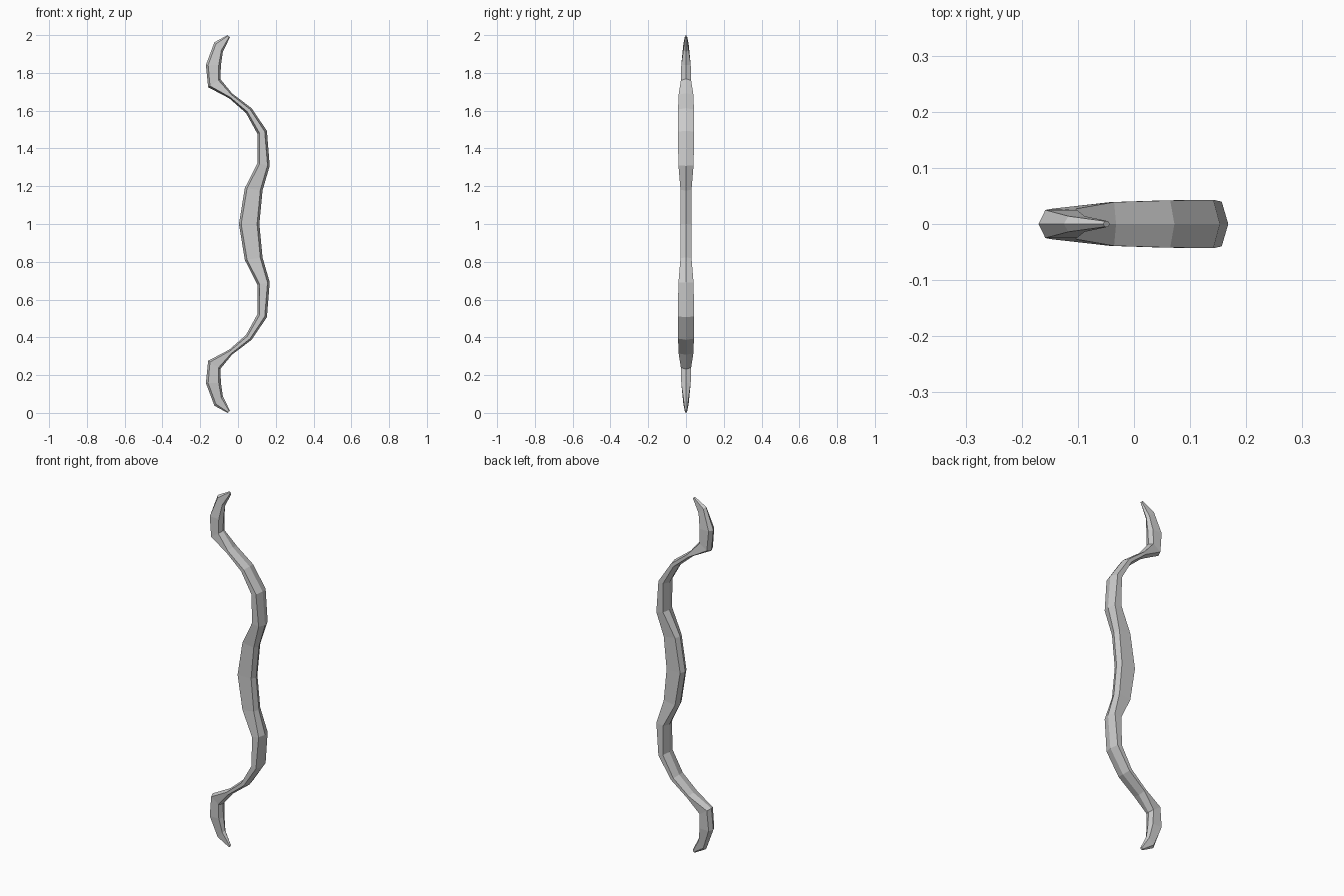
import bpy
import bmesh
from mathutils import Vector

if "Cube" in bpy.data.objects:
    bpy.data.objects.remove(bpy.data.objects["Cube"])

# Upper half sections: left ridge x,z / right ridge x,z / half width in y
HALF = [
    (0.005, 1.0, 0.113, 1.0, 0.028),
    (0.036, 1.19, 0.13, 1.178, 0.029),
    (0.103, 1.322, 0.168, 1.308, 0.04),
    (0.103, 1.477, 0.153, 1.493, 0.043),
    (0.042, 1.588, 0.072, 1.613, 0.042),
    (-0.046, 1.665, -0.032, 1.692, 0.039),
    (-0.158, 1.724, -0.094, 1.768, 0.027),
    (-0.17, 1.842, -0.09, 1.842, 0.025),
    (-0.125, 1.962, -0.08, 1.912, 0.014),
    (-0.055, 2.0, -0.043, 1.988, 0.005),
]
# Mirror the sections below the grip
sections = [(a, 2 - b, c, 2 - d, w) for a, b, c, d, w in HALF[:0:-1]] + HALF


def ring(bm, lx, lz, rx, rz, w):
    """Six-sided section with a ridge on each edge and flat cheeks."""
    left, right = Vector((lx, 0, lz)), Vector((rx, 0, rz))
    span = right - left
    inset = span.normalized() * min(0.012, span.length * 0.25)
    side = Vector((0, w, 0))
    pts = [left, left + inset - side, right - inset - side,
           right, right - inset + side, left + inset + side]
    return [bm.verts.new(p) for p in pts]


# Bow stave skinned through the sections
bm = bmesh.new()
rings = [ring(bm, *s) for s in sections]
for a, b in zip(rings, rings[1:]):
    for i in range(6):
        j = (i + 1) % 6
        bm.faces.new((a[i], a[j], b[j], b[i]))
bm.faces.new(rings[0])
bm.faces.new(rings[-1])
bmesh.ops.recalc_face_normals(bm, faces=bm.faces)
mesh = bpy.data.meshes.new("bow_stave")
bm.to_mesh(mesh)
bm.free()
bpy.context.collection.objects.link(bpy.data.objects.new("bow_stave", mesh))
